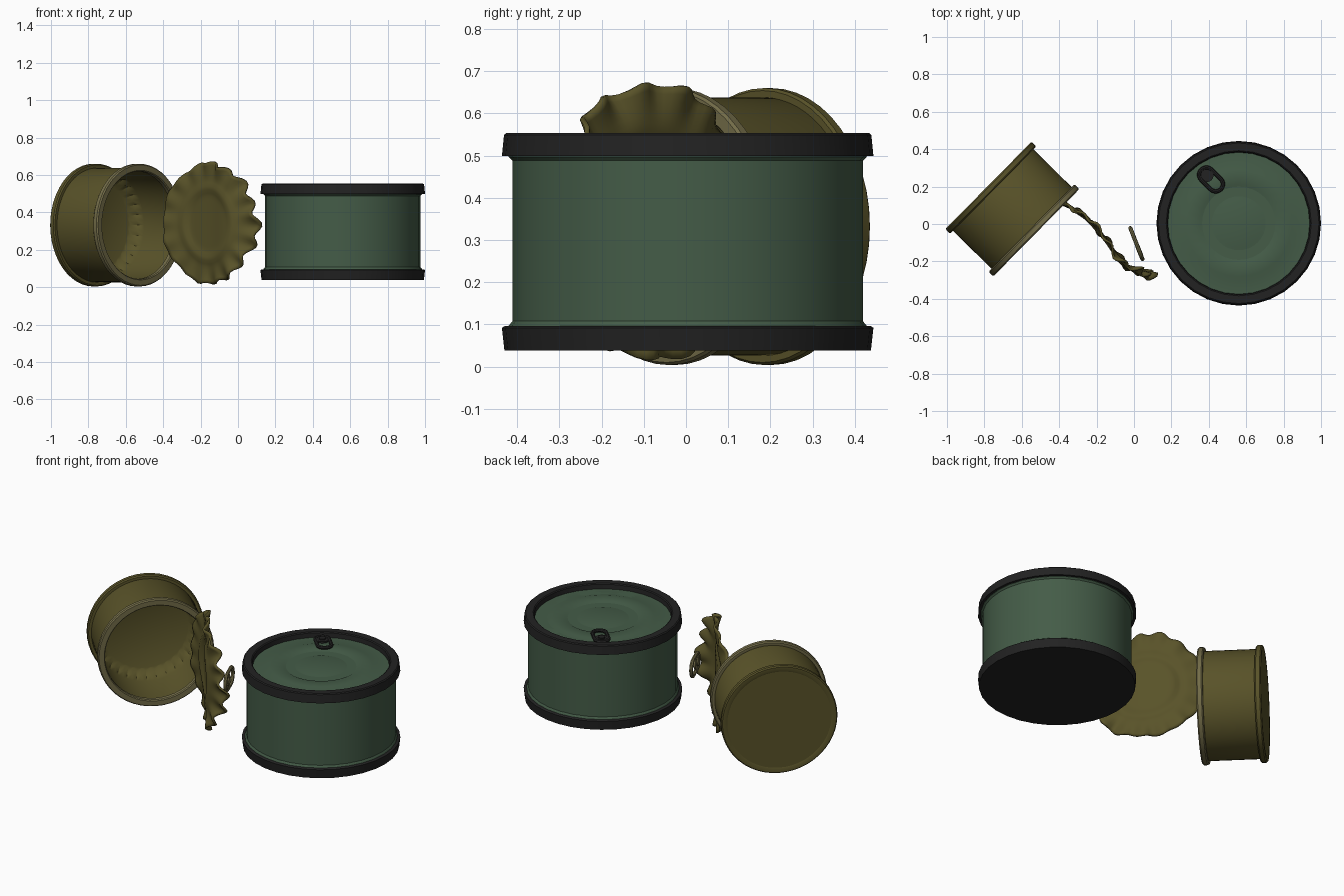
import bpy, bmesh
from math import sin, cos, pi, exp, radians
from mathutils import Matrix, Vector

if "Cube" in bpy.data.objects:
    bpy.data.objects.remove(bpy.data.objects["Cube"])


def material(name, rgb):
    m = bpy.data.materials.new(name)
    m.diffuse_color = (*rgb, 1)
    m.use_nodes = True
    m.node_tree.nodes["Principled BSDF"].inputs["Base Color"].default_value = m.diffuse_color
    return m


GREEN = material("green_metal", (0.058, 0.107, 0.064))
BLACK = material("black_metal", (0.016, 0.016, 0.016))
OLIVE = material("olive_metal", (0.100, 0.086, 0.022))
PALE = material("pale_olive_metal", (0.17, 0.15, 0.065))


def finish(name, bm, mat, mtx=Matrix(), angle=35):
    bmesh.ops.remove_doubles(bm, verts=bm.verts, dist=1e-5)
    bmesh.ops.recalc_face_normals(bm, faces=bm.faces)
    me = bpy.data.meshes.new(name)
    bm.to_mesh(me)
    bm.free()
    ob = bpy.data.objects.new(name, me)
    bpy.context.collection.objects.link(ob)
    me.materials.append(mat)
    ob.matrix_world = mtx
    bpy.ops.object.select_all(action='DESELECT')
    bpy.context.view_layer.objects.active = ob
    ob.select_set(True)
    bpy.ops.object.shade_smooth_by_angle(angle=radians(angle))
    return ob


def lathe(name, profile, mat, mtx, segs=32, closed=False):
    """Spin (radius, height[, flute depth]) points around local z."""
    bm = bmesh.new()
    rings = []
    for p in profile:
        r, z = p[:2]
        flute = p[2] if len(p) > 2 else 0
        ring = []
        for i in range(segs):
            rr = r - (flute if i % 2 else 0)
            a = 2 * pi * i / segs
            ring.append(bm.verts.new((rr * cos(a), rr * sin(a), z)))
        rings.append(ring)
    pairs = list(zip(rings, rings[1:])) + ([(rings[-1], rings[0])] if closed else [])
    for a, b in pairs:
        for i in range(segs):
            j = (i + 1) % segs
            bm.faces.new((a[i], a[j], b[j], b[i]))
    if not closed:
        for ring in (rings[0], rings[-1]):
            if (ring[0].co.xy).length > 1e-4:
                bm.faces.new(ring)
    return finish(name, bm, mat, mtx)


def pull_tab(name, mat, mtx, length=0.17, width=0.10, wire=0.011):
    """Stadium-shaped loop along local x with a riveted plate at the -x end."""
    h, r = (length - width) / 2, width / 2 - wire
    path = []
    for side in (1, -1):
        for k in range(11):
            a = -pi / 2 + pi * k / 10
            path.append(Vector((side * (h + r * cos(a)), side * r * sin(a), 0)))
    bm = bmesh.new()
    n, k = len(path), 8
    rings = []
    for i, p in enumerate(path):
        t = (path[(i + 1) % n] - path[i - 1]).normalized()
        side = Vector((t.y, -t.x, 0))
        rings.append([bm.verts.new(p + wire * (side * cos(2 * pi * j / k)
                      + Vector((0, 0, sin(2 * pi * j / k))))) for j in range(k)])
    for i in range(n):
        a, b = rings[i], rings[(i + 1) % n]
        for j in range(k):
            bm.faces.new((a[j], a[(j + 1) % k], b[(j + 1) % k], b[j]))
    for rad, depth in ((r, 0.010), (r * 0.5, 0.024)):
        bmesh.ops.create_cone(bm, cap_ends=True, segments=20, radius1=rad, radius2=rad,
                              depth=depth, matrix=Matrix.Translation((-h, 0, 0)))
    return finish(name, bm, mat, mtx)


def frame(origin, x, z):
    """Matrix with local x and z axes along the given directions."""
    x, z = Vector(x).normalized(), Vector(z).normalized()
    y = z.cross(x)
    m = Matrix((x, y, z)).transposed().to_4x4()
    m.translation = origin
    return m


# Closed green can: wall, black rims and stepped lid
at = Matrix.Translation((0.56, 0.004, 0))
lathe("closed_can_wall", [(0.425, 0.085), (0.424, 0.097), (0.415, 0.108), (0.415, 0.488),
                          (0.424, 0.497), (0.425, 0.51)], GREEN, at)
lathe("closed_can_bottom_rim", [(0, 0.04), (0.434, 0.038), (0.44, 0.092), (0.434, 0.096),
                                (0.40, 0.096)], BLACK, at)
lathe("closed_can_top_rim", [(0.40, 0.499), (0.44, 0.499), (0.435, 0.549), (0.429, 0.554),
                             (0.388, 0.554), (0.382, 0.549), (0.378, 0.51)],
      BLACK, at, closed=True)
lathe("closed_can_lid", [(0.385, 0.522), (0.31, 0.522), (0.285, 0.529), (0.21, 0.529),
                         (0.19, 0.519), (0.155, 0.519), (0.13, 0.526), (0, 0.526)], GREEN, at)
pull_tab("closed_can_tab", BLACK, frame((0.412, 0.238, 0.540), (1, -1, 0), (0, 0, 1)))

# Open olive can lying on its side, mouth towards front right
axis = Vector((0.71, -0.70, 0)).normalized()
can = frame(Vector((-0.65, 0.08, 0.332)) - axis * 0.18, (0, 0, 1), axis)
lathe("open_can_body", [(0, 0.012), (0.30, 0.012), (0.306, 0.03), (0.306, 0.33), (0.295, 0.335),
                        (0.292, 0.10), (0.290, 0.06, 0.018), (0.255, 0.035, 0.012),
                        (0.24, 0.03), (0, 0.03)], OLIVE, can, 64)
for nm, z0, mat in (("open_can_base_rim", 0.0, OLIVE), ("open_can_mouth_rim", 0.324, PALE)):
    lathe(nm, [(0.30, z0), (0.322, z0), (0.328, z0 + 0.007), (0.328, z0 + 0.029),
               (0.322, z0 + 0.036), (0.293, z0 + 0.036), (0.288, z0 + 0.03),
               (0.288, z0 + 0.006)], mat, can, 48, closed=True)
lathe("open_can_base", [(0, 0.003), (0.31, 0.003), (0.31, 0.02)], OLIVE, can, 48)


# Peeled lid: bowed disc with pressed rings and a rippled torn edge
def lid_point(r, a):
    edge = min(max((r - 0.20) / 0.12, 0), 1) ** 2
    free = 0.35 + 0.65 * (1 + cos(a)) / 2
    rr = r + edge * free * (0.010 * cos(17 * a) + 0.006 * sin(7 * a + 1))
    u, w = rr * cos(a), rr * sin(a)
    off = -0.055 * exp(-((u - 0.17) / 0.13) ** 2) + 0.02 * exp(-((u + 0.16) / 0.1) ** 2)
    off += edge * free * (0.020 * sin(17 * a + 0.8) + 0.012 * sin(6 * a))
    off -= 0.012 * exp(-((r - 0.19) / 0.025) ** 2)
    return (max(u, -0.315), w, off)


bm = bmesh.new()
segs, steps = 120, 18
grid = [[bm.verts.new(lid_point(0.325 * (i / steps), 2 * pi * j / segs)) for j in range(segs)]
        for i in range(1, steps + 1)]
for a, b in zip(grid, grid[1:]):
    for j in range(segs):
        bm.faces.new((a[j], a[(j + 1) % segs], b[(j + 1) % segs], b[j]))
bm.faces.new(grid[0])
outward = Vector((0.61, 0.79, 0))
lid = finish("peeled_lid", bm, OLIVE,
             frame((-0.146, -0.071, 0.342), (0.79, -0.61, 0), outward), 60)
solid = lid.modifiers.new("thickness", 'SOLIDIFY')
solid.thickness = 0.012
solid.offset = 0

# Raised ring on the back of the peeled lid
pull_tab("peeled_lid_tab", PALE,
         frame((0.013, -0.105, 0.34), (-0.07, 0.18, 0), (0.18, 0.07, 0)), 0.20, 0.12)
